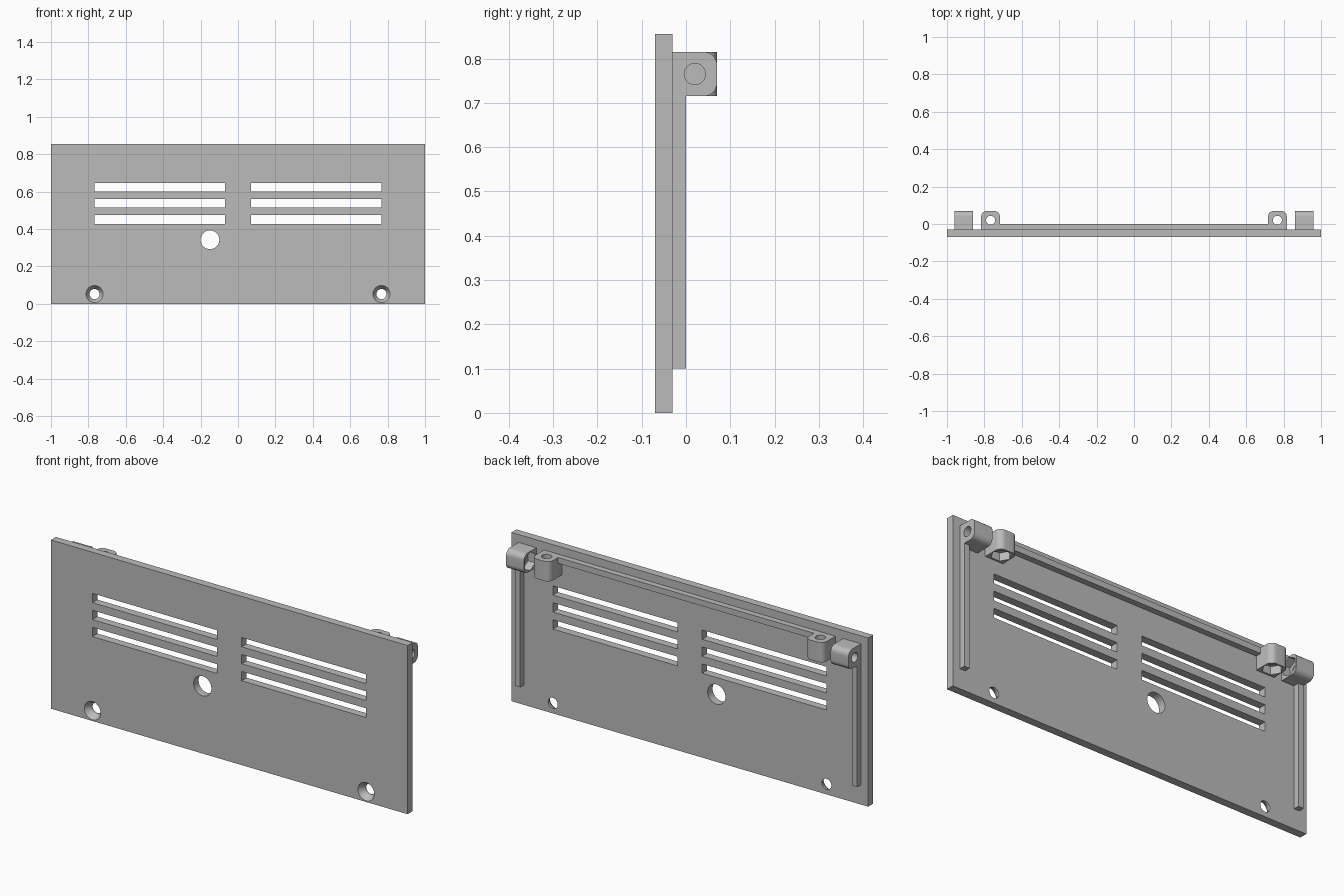
import bpy, bmesh, math
from mathutils import Matrix, Vector

cube = bpy.data.objects.get("Cube")
if cube:
    bpy.data.objects.remove(cube, do_unlink=True)

GREY = (0.5, 0.5, 0.5, 1)
grey = bpy.data.materials.new("plain grey")
grey.use_nodes = True
grey.diffuse_color = GREY
grey.node_tree.nodes["Principled BSDF"].inputs["Base Color"].default_value = GREY

TURN = {"x": Matrix.Rotation(math.pi / 2, 4, "Y"),
        "y": Matrix.Rotation(-math.pi / 2, 4, "X"),
        "z": Matrix.Identity(4)}


def finish(name, bm):
    mesh = bpy.data.meshes.new(name)
    bm.to_mesh(mesh)
    bm.free()
    mesh.materials.append(grey)
    obj = bpy.data.objects.new(name, mesh)
    bpy.context.collection.objects.link(obj)
    return obj


def box(name, low, high, round_axis=None, radius=0.03):
    """Box between two corners; optionally rounds the rear edges along an axis."""
    low, high = Vector(low), Vector(high)
    bm = bmesh.new()
    bmesh.ops.create_cube(bm, size=1)
    bmesh.ops.scale(bm, vec=high - low, verts=bm.verts)
    bmesh.ops.translate(bm, vec=(low + high) / 2, verts=bm.verts)
    if round_axis is not None:
        rear = [e for e in bm.edges
                if all(v.co.y > high.y - 1e-4 for v in e.verts)
                and abs(e.verts[0].co[round_axis] - e.verts[1].co[round_axis]) > 1e-4]
        bmesh.ops.bevel(bm, geom=rear, offset=radius, segments=8,
                        profile=0.5, affect="EDGES")
    return finish(name, bm)


def rod(name, centre, axis, r1, r2, depth, sides=32):
    """Cylinder, cone or hexagonal prism centred on a point."""
    bm = bmesh.new()
    bmesh.ops.create_cone(bm, cap_ends=True, segments=sides, radius1=r1, radius2=r2,
                          depth=depth, matrix=Matrix.Translation(centre) @ TURN[axis])
    if sides == 6:
        # put the hexagon corners across the lug, not toward the panel
        spin = Matrix.Rotation(math.pi / 6, 4, axis.upper())
        c = Vector(centre)
        if max(v.co.y for v in bm.verts) > c.y + r1 * 0.95:
            bmesh.ops.rotate(bm, cent=c, matrix=spin, verts=bm.verts)
    return finish(name, bm)


def cut(target, cutters):
    """Subtract the cutters and discard them."""
    for cutter in cutters:
        mod = target.modifiers.new("cut", "BOOLEAN")
        mod.operation, mod.solver, mod.object = "DIFFERENCE", "EXACT", cutter
    graph = bpy.context.evaluated_depsgraph_get()
    mesh = bpy.data.meshes.new_from_object(target.evaluated_get(graph))
    target.modifiers.clear()
    target.data = mesh
    for cutter in cutters:
        bpy.data.objects.remove(cutter, do_unlink=True)


def smooth(obj):
    bpy.ops.object.select_all(action="DESELECT")
    obj.select_set(True)
    bpy.context.view_layer.objects.active = obj
    bpy.ops.object.shade_smooth_by_angle(angle=math.radians(30))


FRONT, BACK, RIB, REAR = -0.07, -0.03, 0.0, 0.07
LOW, TOP = 0.715, 0.815
MID = (LOW + TOP) / 2
HOLE_Y = 0.02

# Panel with vents, round opening and countersunk screw holes
panel = box("panel", (-1, FRONT, 0), (1, BACK, 0.855))
cutters = [rod("opening_cutter", (-0.15, -0.05, 0.342), "y", 0.05, 0.05, 0.2, 48)]
for side in (-1, 1):
    for z in (0.451, 0.537, 0.623):
        a, b = sorted((side * 0.07, side * 0.767))
        cutters.append(box("vent_cutter", (a, -0.2, z - 0.0235), (b, 0.1, z + 0.0235)))
    x = side * 0.767
    cutters.append(rod("screw_cutter", (x, -0.05, 0.052), "y", 0.027, 0.027, 0.2))
    cutters.append(rod("sink_cutter", (x, FRONT + 0.01, 0.052), "y", 0.0522, 0.027, 0.04))
cut(panel, cutters)
smooth(panel)

# Stiffening rib along the top
box("top_rib", (-0.73, BACK, TOP - 0.03), (0.73, RIB, TOP))

for side, word in ((1, "left"), (-1, "right")):
    # Rib down the side
    a, b = sorted((side * 0.93, side * 0.96))
    box(word + "_side_rib", (a, BACK, 0.1), (b, RIB, LOW))

    # Side lug: bolt hole from outside, nut pocket on the inner face
    a, b = sorted((side * 0.86, side * 0.96))
    lug = box(word + "_side_lug", (a, BACK, LOW), (b, REAR, TOP), 0)
    cut(lug, [rod("bolt_cutter", (side * 0.91, HOLE_Y, MID), "x", 0.024, 0.024, 0.3),
              rod("nut_cutter", (side * 0.86, HOLE_Y, MID), "x", 0.047, 0.047, 0.08, 6)])
    smooth(lug)

    # Top lug: bolt hole from above, nut pocket underneath
    x = side * 0.767
    lug = box(word + "_top_lug", (x - 0.05, BACK, LOW), (x + 0.05, REAR, TOP), 2)
    cut(lug, [rod("bolt_cutter", (x, HOLE_Y, MID), "z", 0.024, 0.024, 0.3),
              rod("nut_cutter", (x, HOLE_Y, LOW), "z", 0.047, 0.047, 0.08, 6)])
    smooth(lug)
